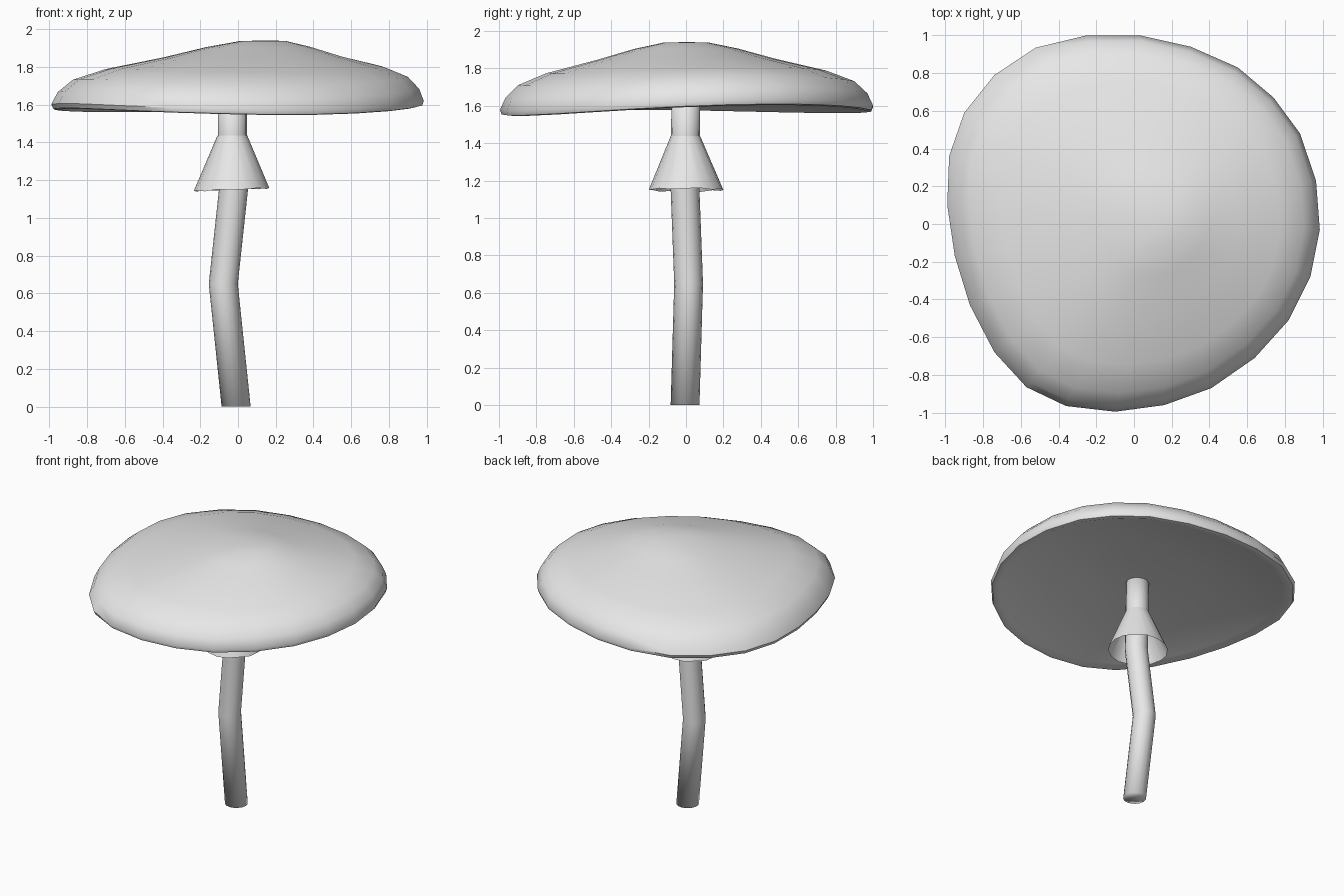
import bpy
import bmesh
from math import sin, cos, pi, atan2, radians
from mathutils import Vector

cube = bpy.data.objects.get("Cube")
if cube:
    bpy.data.objects.remove(cube, do_unlink=True)

clay = bpy.data.materials.new("pale_grey")
clay.use_nodes = True
clay.diffuse_color = (0.8, 0.8, 0.8, 1)
clay.node_tree.nodes["Principled BSDF"].inputs["Base Color"].default_value = (0.8, 0.8, 0.8, 1)


def skin(name, rings, start=None, end=None, angle=180):
    """Bridge rings of points into a surface, closing the ends with a fan to a point."""
    bm = bmesh.new()
    loops = [[bm.verts.new(p) for p in ring] for ring in rings]
    n = len(loops[0])
    for a, b in zip(loops, loops[1:]):
        for i in range(n):
            j = (i + 1) % n
            bm.faces.new((a[i], a[j], b[j], b[i]))
    for tip, loop in ((start, loops[0]), (end, loops[-1])):
        if tip is not None:
            centre = bm.verts.new(tip)
            for i in range(n):
                bm.faces.new((loop[i], loop[(i + 1) % n], centre))
    bmesh.ops.recalc_face_normals(bm, faces=bm.faces[:])
    mesh = bpy.data.meshes.new(name)
    bm.to_mesh(mesh)
    bm.free()
    mesh.materials.append(clay)
    obj = bpy.data.objects.new(name, mesh)
    bpy.context.collection.objects.link(obj)
    bpy.ops.object.select_all(action='DESELECT')
    obj.select_set(True)
    bpy.context.view_layer.objects.active = obj
    bpy.ops.object.shade_smooth_by_angle(angle=radians(angle))
    return obj


def circle(x, y, z, radius, sides=16):
    return [Vector((x + radius * cos(2 * pi * i / sides),
                    y + radius * sin(2 * pi * i / sides), z)) for i in range(sides)]


# Cap: irregular outline, shrunk towards an off-centre peak, with a wavy rim
outline = [(.985, -.03), (.965, .23), (.88, .48), (.74, .67), (.55, .83), (.3, .94),
           (.03, 1), (-.25, 1), (-.52, .935), (-.74, .79), (-.9, .59), (-.98, .36),
           (-.99, .1), (-.95, -.17), (-.87, -.43), (-.74, -.68), (-.57, -.865), (-.36, -.965),
           (-.1, -.995), (.16, -.96), (.41, -.87), (.64, -.71), (.82, -.51), (.935, -.28)]
peak = Vector((.15, 0))


def cap_ring(scale, z):
    ring = []
    for point in outline:
        t = atan2(point[1], point[0])
        wave = .02 * sin(2 * t + .7) + .009 * cos(t) + .013 * sin(t)
        p = peak.lerp(Vector(point), scale)
        ring.append((p.x, p.y, z + wave * scale ** 2))
    return ring


# Domed top, rounded lip, then a shallow hollow underneath
cap_profile = [(.12, 1.938), (.28, 1.905), (.48, 1.85), (.75, 1.787), (.9, 1.73),
               (.97, 1.665), (1, 1.6), (.99, 1.576), (.965, 1.572), (.93, 1.585),
               (.5, 1.635), (.2, 1.662)]
skin("cap", [cap_ring(s, z) for s, z in cap_profile],
     start=(peak.x, peak.y, 1.94), end=(peak.x, peak.y, 1.667), angle=50)

# Stem: bent tube
stem_path = [(-.01, -.005, 0), (-.078, .014, .65), (-.024, -.005, 1.15),
             (-.03, -.003, 1.43), (-.03, 0, 1.69)]
skin("stem", [circle(x, y, z, .077) for x, y, z in stem_path],
     start=stem_path[0], end=stem_path[-1])

# Skirt: open flared cone with a slightly ragged hem
hem = circle(-.034, 0, 1.15, .2)
for i, p in enumerate(hem):
    p.z += .008 * cos(2 * pi * i / len(hem)) + .004 * sin(i * 2.4)
skin("skirt", [circle(-.03, -.003, 1.437, .079), hem])
